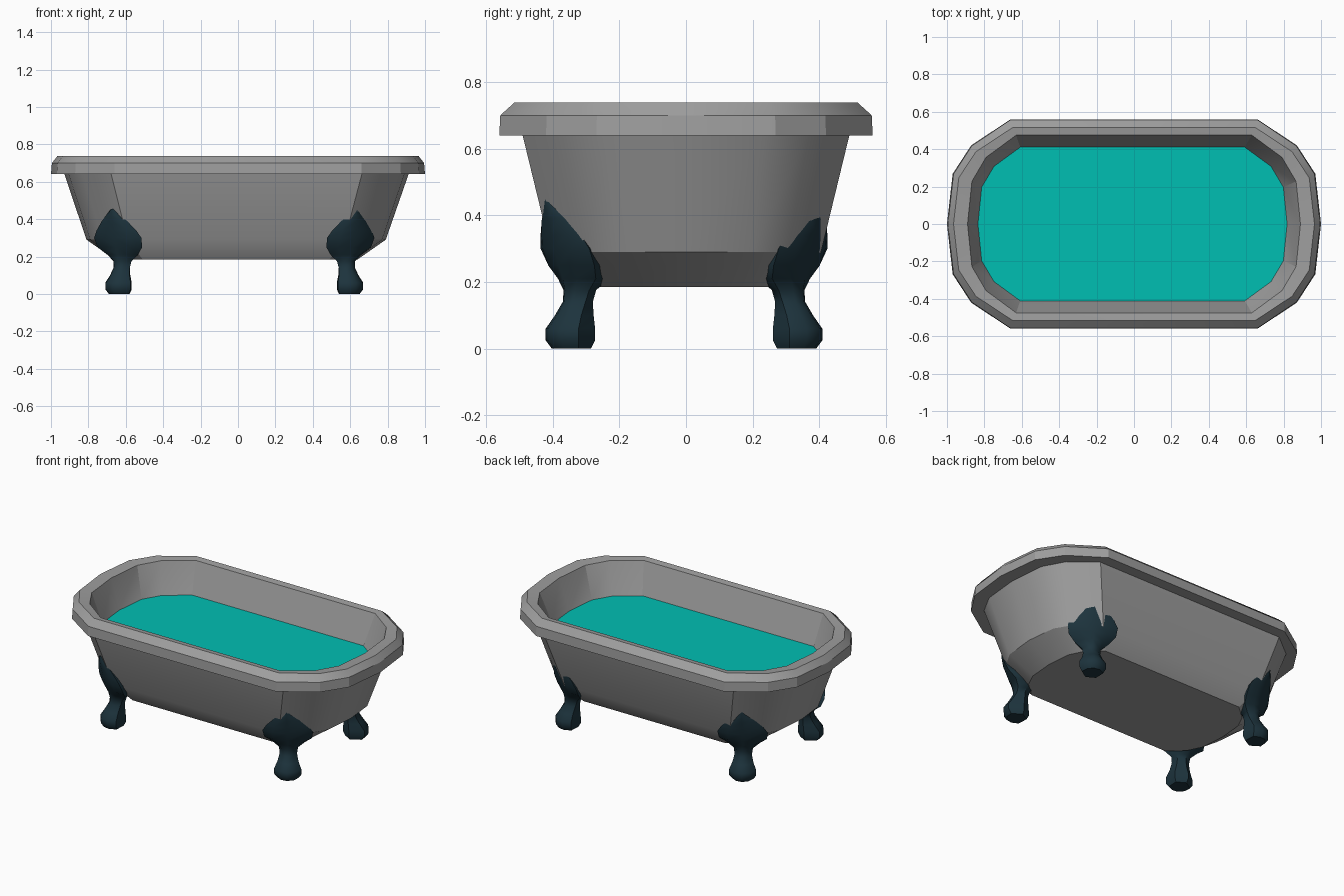
import bpy, bmesh, math
from mathutils import Vector

cube = bpy.data.objects.get("Cube")
if cube:
    bpy.data.objects.remove(cube, do_unlink=True)


def material(name, rgb):
    m = bpy.data.materials.new(name)
    m.use_nodes = True
    col = (*rgb, 1)
    m.diffuse_color = col
    bsdf = next(n for n in m.node_tree.nodes if n.type == 'BSDF_PRINCIPLED')
    bsdf.inputs["Base Color"].default_value = col
    bsdf.inputs["Roughness"].default_value = 0.7
    return m


def make_object(name, bm, mat, angle):
    bmesh.ops.recalc_face_normals(bm, faces=bm.faces)
    me = bpy.data.meshes.new(name)
    bm.to_mesh(me)
    bm.free()
    me.materials.append(mat)
    ob = bpy.data.objects.new(name, me)
    bpy.context.collection.objects.link(ob)
    me.shade_smooth()
    me.set_sharp_from_angle(angle=math.radians(angle))


def loft(rings):
    """Skin closed rings of points and cap both ends."""
    bm = bmesh.new()
    loops = [[bm.verts.new(p) for p in ring] for ring in rings]
    n = len(loops[0])
    for a, b in zip(loops, loops[1:]):
        for i in range(n):
            j = (i + 1) % n
            bm.faces.new((a[i], a[j], b[j], b[i]))
    bm.faces.new(loops[0])
    bm.faces.new(loops[-1])
    return bm


def outline(z, rx, ry, flat, cx=0):
    """Long faceted oval: straight sides up to x = flat, three facets per corner."""
    end = rx - flat
    quarter = [(rx, 0), (flat + .91 * end, .48 * ry), (flat + .62 * end, .75 * ry), (flat, ry)]
    half = quarter + [(-x, y) for x, y in reversed(quarter)]
    full = half + [(x, -y) for x, y in reversed(half[1:-1])]
    return [Vector((x + cx, y, z)) for x, y in full]


enamel = material("grey enamel", (.34, .34, .34))
iron = material("dark blue iron", (.012, .033, .046))
teal = material("teal water", (.0, .52, .45))

# Tub shell: underside, outer wall, rolled rim, inner wall, floor
shell = [
    (.185, .65, .33, .50, -.01),
    (.29, .80, .405, .58, -.01),
    (.64, .92, .49, .67, -.008),
    (.64, 1.0, .56, .66),
    (.70, .995, .557, .66),
    (.738, .965, .515, .65),
    (.732, .89, .475, .63),
    (.54, .826, .41, .60, -.008),
    (.25, .66, .32, .50, -.01),
]
make_object("tub", loft([outline(*r) for r in shell]), enamel, 23)

# Water surface
water = bmesh.new()
water.faces.new([water.verts.new(p) for p in outline(.542, .829, .412, .60, -.008)])
make_object("water", water, teal, 30)

# Claw feet: rings of (height, back, side, front, half width) along a diagonal
foot_rings = [
    (.00, -.05, .01, .06, .062),
    (.025, -.06, .02, .078, .078),
    (.06, -.06, .02, .078, .078),
    (.10, -.06, .00, .05, .060),
    (.14, -.06, -.02, .025, .050),
    (.175, -.07, -.03, .022, .055),
    (.21, -.10, -.03, .03, .095),
    (.25, -.09, .00, .045, .138),
    (.30, -.07, .022, .06, .146),
    (.34, -.04, .036, .07, .122),
    (.39, .00, .057, .082, .078),
    (.42, .03, .068, .088, .045),
    (.455, .06, .08, .092, .008),
]
out = Vector((.5, .866, 0))
across = Vector((.866, -.5, 0))
origin = Vector((.612, .338, 0))
stance = Vector((-.02, -.006, 0))


def foot_ring(sx, sy, z, back, side, front, w):
    right = [(back, .5), (side, 1), (side + .72 * (front - side), .6)]
    pts = [(front, 0)] + right[::-1] + [(u, -v) for u, v in right]
    ring = [origin + out * u + across * (v * w) for u, v in pts]
    return [Vector((p.x * sx, p.y * sy, z)) + stance for p in ring]


for end, sx in (("left", 1), ("right", -1)):
    for side, sy in (("back", 1), ("front", -1)):
        rings = [foot_ring(sx, sy, *r) for r in foot_rings]
        make_object(f"{side}_{end}_claw_foot", loft(rings), iron, 50)
